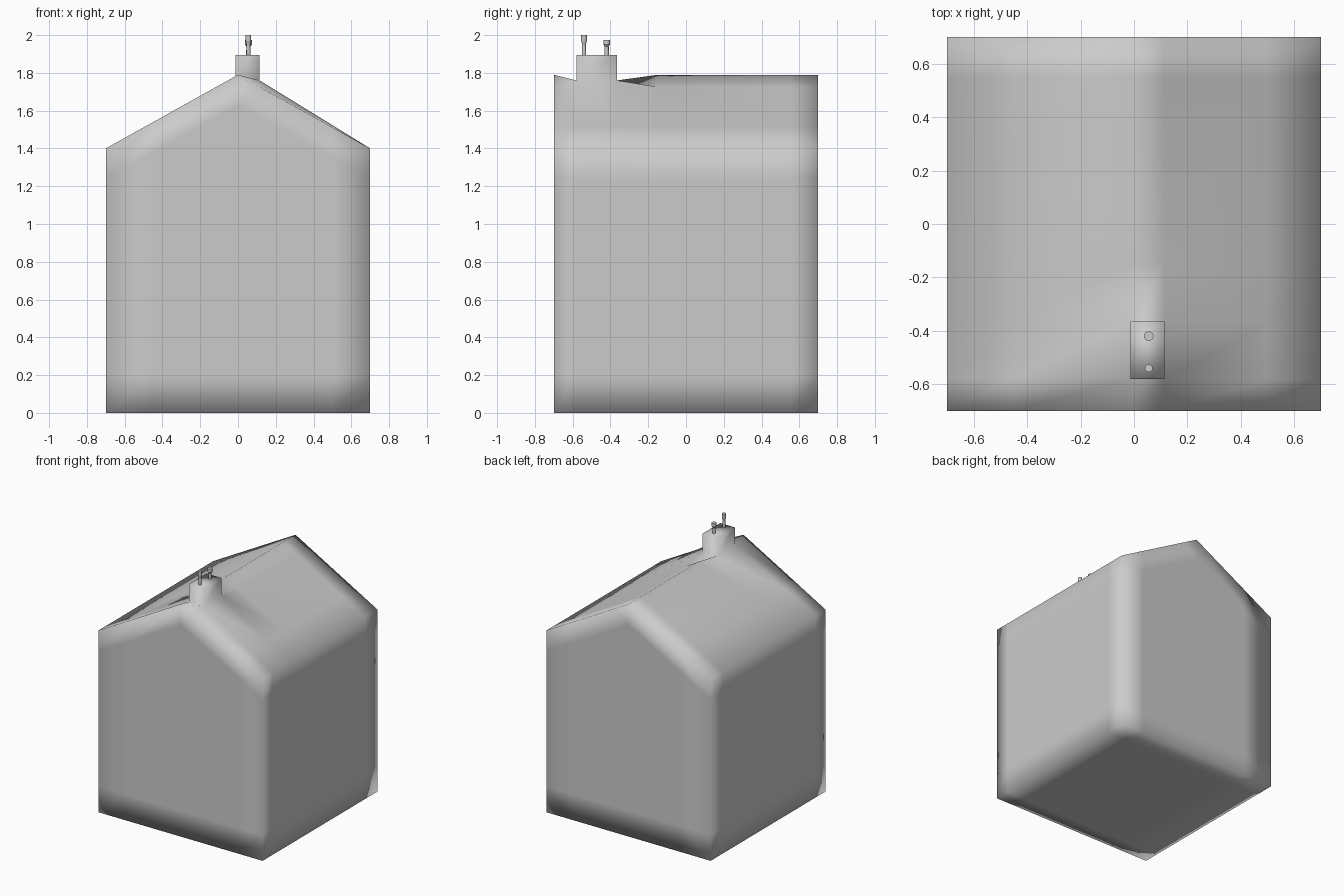
import bpy, bmesh
from mathutils import Vector

cube = bpy.data.objects.get("Cube")
if cube:
    bpy.data.objects.remove(cube, do_unlink=True)

grey = bpy.data.materials.new("light_grey")
grey.use_nodes = True
grey.diffuse_color = (0.6, 0.6, 0.6, 1)
grey.node_tree.nodes["Principled BSDF"].inputs["Base Color"].default_value = (0.6, 0.6, 0.6, 1)

HALF, EAVE, RIDGE, SAG = 0.7, 1.4, 1.79, 1.76
CHIMNEY_X = (-0.013, 0.115)
XS = (-HALF, -0.45, 0, CHIMNEY_X[1], 0.5, HALF)
YS = (-HALF, -0.58, -0.365, -0.15, 0.55, HALF)
CHIMNEY_ROWS = (1, 2)
LAYERS = 4          # floor, lower loop, upper loop, roof


def finish(name, bm):
    bmesh.ops.recalc_face_normals(bm, faces=bm.faces)
    mesh = bpy.data.meshes.new(name)
    bm.to_mesh(mesh)
    bm.free()
    mesh.materials.append(grey)
    mesh.shade_smooth()
    obj = bpy.data.objects.new(name, mesh)
    bpy.context.collection.objects.link(obj)
    return obj


def roof_height(x, j):
    """Gable roof, flattened under the chimney."""
    if j not in CHIMNEY_ROWS:
        return RIDGE - (RIDGE - EAVE) * abs(x) / HALF
    low, high = CHIMNEY_X
    if x < low:
        t = (low - x) / (low + HALF)
    else:
        t = max(0, x - high) / (HALF - high)
    return SAG + (EAVE - SAG) * t


def point(i, j, k):
    x = XS[i]
    if k == LAYERS - 1 and i == 2 and j in CHIMNEY_ROWS:
        x = CHIMNEY_X[0]
    top = roof_height(x, j)
    return Vector((x, YS[j], (0, 0.2, top - 0.16, top)[k]))


# House: the outer shell of a lattice, with shared vertices for soft shading
bm = bmesh.new()
verts = {}
sizes = (len(XS), len(YS), LAYERS)


def vert(key):
    if key not in verts:
        verts[key] = bm.verts.new(point(*key))
    return verts[key]


chimney_base = None
for axis in range(3):
    u, v = [a for a in range(3) if a != axis]
    for end in (0, sizes[axis] - 1):
        for a in range(sizes[u] - 1):
            for b in range(sizes[v] - 1):
                corners = []
                for da, db in ((0, 0), (1, 0), (1, 1), (0, 1)):
                    key = [end] * 3
                    key[u], key[v] = a + da, b + db
                    corners.append(vert(tuple(key)))
                face = bm.faces.new(corners)
                if axis == 2 and end and (a, b) == (2, 1):
                    chimney_base = face

# Chimney: raised straight out of the roof
bmesh.ops.recalc_face_normals(bm, faces=bm.faces)
raised = bmesh.ops.extrude_face_region(bm, geom=[chimney_base])
for g in raised["geom"]:
    if isinstance(g, bmesh.types.BMVert):
        g.co.z = 1.895
if chimney_base.is_valid:
    bm.faces.remove(chimney_base)
finish("house_with_chimney", bm)


# Chimney pipes: turned profiles of radius and height
def pipe(name, y, profile, sides=16):
    bm = bmesh.new()
    for (r1, z1), (r2, z2) in zip(profile, profile[1:]):
        part = bmesh.ops.create_cone(bm, cap_ends=True, segments=sides,
                                     radius1=r1, radius2=r2, depth=z2 - z1)
        bmesh.ops.translate(bm, verts=part["verts"], vec=(0.055, y, (z1 + z2) / 2))
    obj = finish(name, bm)
    bpy.ops.object.select_all(action='DESELECT')
    obj.select_set(True)
    bpy.context.view_layer.objects.active = obj
    bpy.ops.object.shade_smooth_by_angle()


pipe("tall_pipe", -0.54, [(0.011, 1.88), (0.010, 1.95), (0.015, 1.97), (0.015, 2.0)])
pipe("short_pipe", -0.42, [(0.012, 1.88), (0.011, 1.94), (0.018, 1.95), (0.018, 1.975)])
